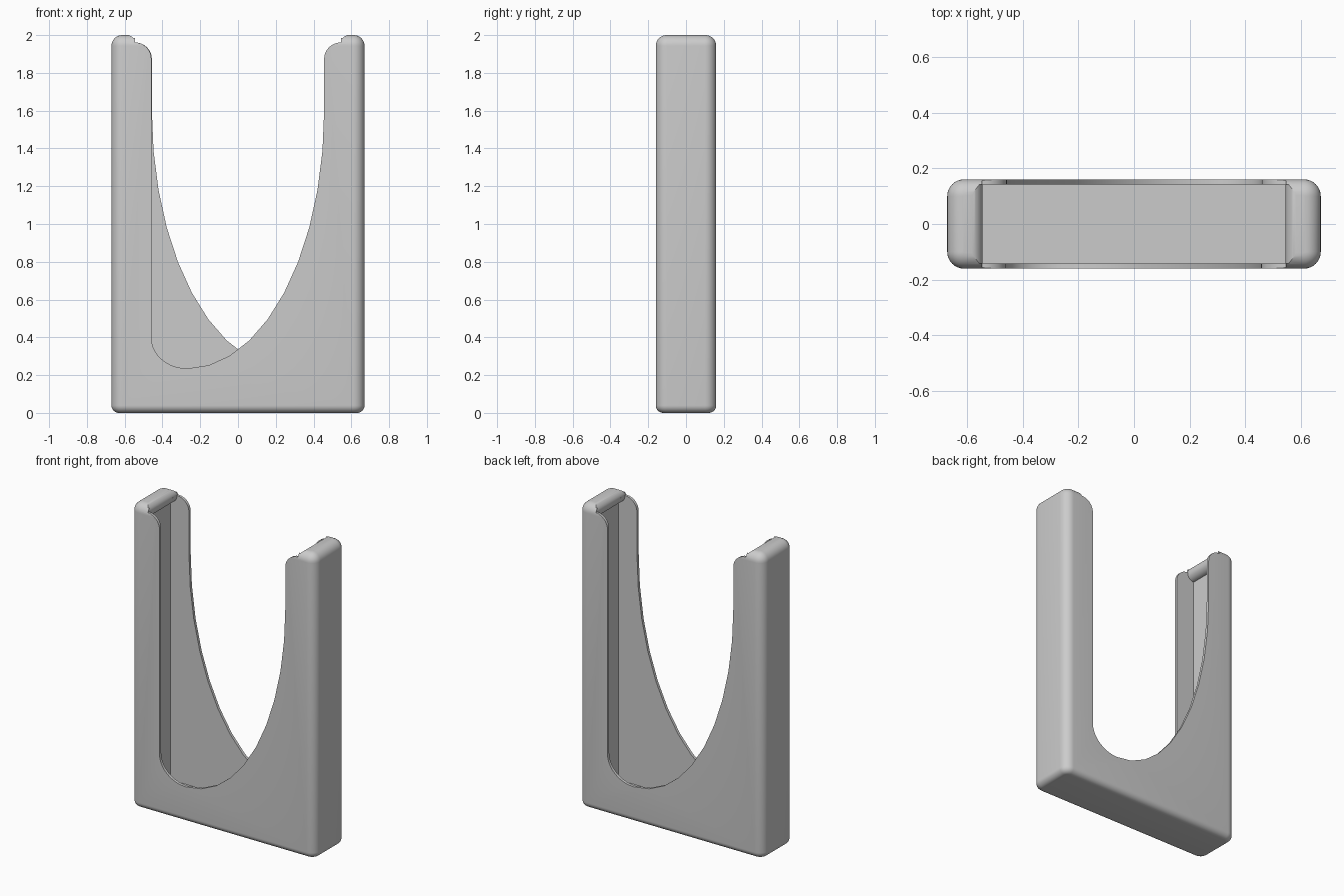
import bpy, bmesh, math

cube = bpy.data.objects.get("Cube")
if cube:
    bpy.data.objects.remove(cube, do_unlink=True)

W, D, H = 0.67, 0.16, 2.0        # half width, half depth, height
INNER_W, INNER_D, FLOOR = 0.59, 0.142, 0.08
LIP_R = 0.046

grey = bpy.data.materials.new("plain_grey")
grey.use_nodes = True
colour = (0.6, 0.6, 0.6, 1)
grey.diffuse_color = colour
grey.node_tree.nodes["Principled BSDF"].inputs["Base Color"].default_value = colour


def make_object(name, bm):
    bmesh.ops.recalc_face_normals(bm, faces=bm.faces[:])
    mesh = bpy.data.meshes.new(name)
    bm.to_mesh(mesh)
    bm.free()
    mesh.materials.append(grey)
    obj = bpy.data.objects.new(name, mesh)
    bpy.context.collection.objects.link(obj)
    return obj


def arc(cx, cz, rx, rz, start, end, steps):
    angles = [math.radians(start + (end - start) * i / steps) for i in range(steps + 1)]
    return [(cx + rx * math.cos(a), cz + rz * math.sin(a)) for a in angles]


def extrude_profile(name, points, y0, y1, turn=1):
    """Extrude an x-z outline along y; turn=-1 gives a half turn about z."""
    bm = bmesh.new()
    face = bm.faces.new([bm.verts.new((turn * x, turn * y0, z)) for x, z in points])
    moved = bmesh.ops.extrude_face_region(bm, geom=[face])["geom"]
    verts = [g for g in moved if isinstance(g, bmesh.types.BMVert)]
    bmesh.ops.translate(bm, verts=verts, vec=(0, turn * (y1 - y0), 0))
    obj = make_object(name, bm)
    obj.hide_render = True
    return obj


def bevel(bm, rule, width):
    edges = [e for e in bm.edges if rule(*e.verts)]
    bmesh.ops.bevel(bm, geom=edges, offset=width, segments=8, profile=0.5, affect='EDGES')


# Rounded outer block
bm = bmesh.new()
bmesh.ops.create_cube(bm, size=2)
for v in bm.verts:
    v.co = (v.co.x * W, v.co.y * D, (v.co.z + 1) * H / 2)
bevel(bm, lambda a, b: abs(a.co.z - b.co.z) > 1, 0.06)
bevel(bm, lambda a, b: min(a.co.z, b.co.z) > H - 0.001, 0.057)
bevel(bm, lambda a, b: max(a.co.z, b.co.z) < 0.001, 0.04)
holder = make_object("holder_body", bm)

# Pocket with a rounded retaining lip at the top of each side
right_half = [(INNER_W, FLOOR)] + arc(INNER_W, 1.955, LIP_R, LIP_R, 270, 90, 16) + [(INNER_W, 2.2)]
pocket = right_half + [(-x, z) for x, z in reversed(right_half)]
cutters = [extrude_profile("pocket_cutter", pocket, -INNER_D, INNER_D)]

# Lopsided scoop through the front wall, repeated half-turned on the back
scoop = [(-0.545, 2.2)]
scoop += arc(-0.545, 1.875, 0.086, 0.086, 90, 0, 8)
scoop += arc(-0.269, 0.40, 0.19, 0.165, 180, 270, 10)
scoop += arc(-0.269, 1.60, 0.725, 1.365, 270, 360, 10)[1:]
scoop += arc(0.545, 1.875, 0.089, 0.086, 180, 90, 8)
scoop += [(0.545, 2.2)]
for name, turn in (("front_scoop_cutter", 1), ("back_scoop_cutter", -1)):
    cutters.append(extrude_profile(name, scoop, -0.3, -0.1, turn))

# Carve the block
bpy.context.view_layer.objects.active = holder
for cutter in cutters:
    mod = holder.modifiers.new(cutter.name, 'BOOLEAN')
    mod.operation, mod.solver, mod.object = 'DIFFERENCE', 'EXACT', cutter
    bpy.ops.object.modifier_apply(modifier=mod.name)
    bpy.data.objects.remove(cutter, do_unlink=True)

bpy.ops.object.select_all(action='DESELECT')
holder.select_set(True)
bpy.ops.object.shade_smooth_by_angle(angle=math.radians(30))
